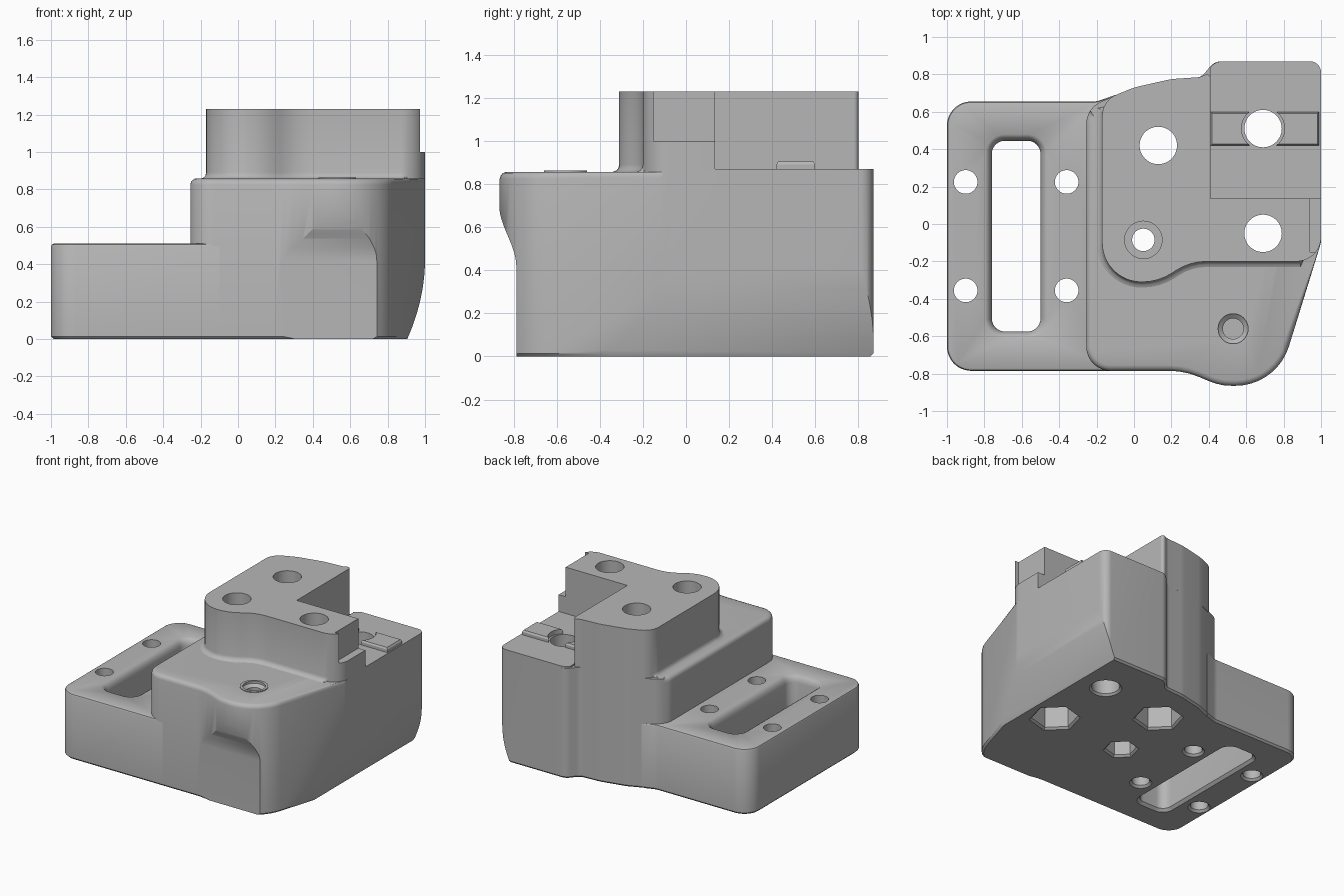
import bpy, bmesh, math
from mathutils import Vector

if "Cube" in bpy.data.objects:
    bpy.data.objects.remove(bpy.data.objects["Cube"])

grey = bpy.data.materials.new("grey_plastic")
grey.diffuse_color = (0.47, 0.47, 0.47, 1)
grey.use_nodes = True
grey.node_tree.nodes["Principled BSDF"].inputs["Base Color"].default_value = grey.diffuse_color


def rounded(points):
    """Counter-clockwise polygon of (x, y, radius) with filleted corners."""
    out, n = [], len(points)
    for i, (x, y, r) in enumerate(points):
        p = Vector((x, y))
        a = (Vector(points[i - 1][:2]) - p).normalized()
        b = (Vector(points[(i + 1) % n][:2]) - p).normalized()
        if r == 0:
            out.append(p)
            continue
        half = a.angle(b) / 2
        t = r / math.tan(half)
        c = p + (a + b).normalized() * (r / math.sin(half))
        s, e = p + a * t - c, p + b * t - c
        sweep = s.angle_signed(e)
        a0 = math.atan2(s.y, s.x)
        steps = max(3, int(abs(sweep) / 0.13))
        for k in range(steps + 1):
            ang = a0 - sweep * k / steps
            out.append(c + Vector((math.cos(ang), math.sin(ang))) * r)
    return out


def box_outline(x0, x1, y0, y1, r=0):
    return rounded([(x0, y0, r), (x1, y0, r), (x1, y1, r), (x0, y1, r)])


def ngon(x, y, r, sides=48, turn=0.0):
    return [Vector((x + r * math.cos(turn + math.tau * k / sides),
                    y + r * math.sin(turn + math.tau * k / sides))) for k in range(sides)]


def loft(name, outline, layers, weight=None, place=lambda a, b, h: (a, b, h)):
    """Stack the outline at (height, inset) layers and cap both ends."""
    n, offs = len(outline), []
    for i, p in enumerate(outline):
        d1 = (p - outline[i - 1]).normalized()
        d2 = (outline[(i + 1) % n] - p).normalized()
        n1, n2 = Vector((-d1.y, d1.x)), Vector((-d2.y, d2.x))
        offs.append((n1 + n2) / max(0.3, 1 + n1.dot(n2)))
    bm, rings = bmesh.new(), []
    for z, inset in layers:
        ring = []
        for p, o in zip(outline, offs):
            w = weight(p) if weight and z > 0.1 else 1
            q = p + o * inset * w
            ring.append(bm.verts.new(place(q.x, q.y, z)))
        rings.append(ring)
    for lo, hi in zip(rings, rings[1:]):
        for i in range(n):
            j = (i + 1) % n
            bm.faces.new((lo[i], lo[j], hi[j], hi[i]))
    bm.faces.new(rings[0][::-1])
    bm.faces.new(rings[-1])
    bmesh.ops.recalc_face_normals(bm, faces=bm.faces)
    me = bpy.data.meshes.new(name)
    bm.to_mesh(me)
    bm.free()
    me.materials.append(grey)
    ob = bpy.data.objects.new(name, me)
    bpy.context.collection.objects.link(ob)
    return ob


def cut(part, cutters):
    bpy.context.view_layer.objects.active = part
    for c in cutters:
        m = part.modifiers.new("cut", 'BOOLEAN')
        m.operation, m.solver, m.object = 'DIFFERENCE', 'EXACT', c
        bpy.ops.object.modifier_apply(modifier=m.name)


BACK = [(0.2, 0.775, 0.3), (0.0, 0.73, 0.3)]

# low mounting plate on the left
plate = loft("mounting_plate", rounded([
    (-1, -0.785, 0.13), (-0.1, -0.785, 0), (-0.1, 0.69, 0),
    (-0.2, 0.655, 0.12), (-1, 0.655, 0.13)]),
    [(0, 0.014), (0.014, 0), (0.495, 0), (0.505, 0.005), (0.51, 0.016)])

# main body with front bulge
body = loft("main_body", rounded([
    (-0.255, -0.785, 0.13), (0.27, -0.785, 0.4), (0.46, -0.865, 0.3),
    (0.763, -0.865, 0.3), (1, -0.1, 0.1), (1, 0.87, 0.06), (0.43, 0.87, 0.08),
    (0.36, 0.785, 0.06)] + BACK + [(-0.255, 0.62, 0.13)]),
    [(0, 0.014), (0.014, 0), (0.825, 0), (0.84, 0.004), (0.851, 0.014), (0.857, 0.03)],
    weight=lambda p: 0 if p.y > 0.6 or (p.x > 0.93 and p.y > -0.2) else 1)

# raised L-shaped tower with a small flare at its foot
tower = loft("tower", rounded([
    (-0.17, -0.31, 0.21), (0.13, -0.31, 0.29), (0.3, -0.2, 0.3), (1, -0.2, 0.13),
    (1, 0.135, 0), (0.41, 0.135, 0), (0.41, 0.81, 0.02), (0.35, 0.785, 0.04)]
    + BACK + [(-0.17, 0.66, 0.12)]),
    [(0.845, -0.03), (0.857, -0.03), (0.863, -0.015), (0.873, -0.005), (0.89, 0), (1.23, 0)],
    weight=lambda p: 1 if (p.x < 0.9 and p.y < 0.1) or (p.x < -0.1 and p.y < 0.62) else 0)

# shelf behind the tower arm, with two raised strips
shelf = loft("shelf", rounded([
    (0.41, 0.13, 0), (1, 0.13, 0), (1, 0.87, 0.06), (0.43, 0.87, 0.08), (0.41, 0.84, 0)]),
    [(0.8, 0), (0.87, 0)])
strips = [loft("shelf_strip", box_outline(x0, x1, 0.42, 0.6),
               [(0.84, 0), (0.892, 0), (0.905, 0.008)])
          for x0, x1 in ((0.41, 0.62), (0.755, 0.99))]

# raised ring on the front bulge
boss = loft("boss_ring", ngon(0.53, -0.56, 0.1), [(0.8, 0), (0.863, 0)])

# cutter: slot and four screw holes in the plate
plate_cuts = [loft("slot_cutter", box_outline(-0.76, -0.5, -0.575, 0.445, 0.07),
                   [(-0.1, -0.02), (0, -0.02), (0.02, 0), (0.46, 0), (0.485, -0.008),
                    (0.502, -0.02), (0.51, -0.034), (0.6, -0.034)])]
for x in (-0.9, -0.36):
    for y in (-0.355, 0.225):
        plate_cuts.append(loft("screw_cutter", ngon(x, y, 0.063),
                               [(-0.1, -0.016), (0, -0.016), (0.016, 0), (0.7, 0)]))

# cutters: vertical bores
through = [loft("bore_cutter", ngon(x, y, 0.1), [(-0.1, -0.015), (0, -0.015), (0.015, 0), (1.5, 0)])
           for x, y in ((0.13, 0.42), (0.69, 0.51), (0.69, -0.05))]
through.append(loft("small_bore_cutter", ngon(0.05, -0.085, 0.06), [(-0.1, 0), (1.5, 0)]))
through.append(loft("counterbore_cutter", ngon(0.05, -0.085, 0.1), [(0.6, 0), (1.5, 0)]))
boss_cut = loft("boss_cutter", ngon(0.53, -0.56, 0.055),
                [(0.6, 0), (0.825, 0), (0.845, -0.025), (1, -0.025)])

# cutters: hexagonal nut pockets underneath
hexes = [loft("nut_cutter", ngon(x, y, r, 6, math.radians(15)),
              [(-0.1, -0.015), (0, -0.015), (0.015, 0), (0.25, 0)])
         for x, y, r in ((0.13, 0.42, 0.165), (0.69, -0.05, 0.165), (0.05, -0.085, 0.11))]

# cutters: curved lower right side and the underside of the bulge
N = 14
side = [Vector((1 - 0.095 * (1 - k / N) ** 2, 0.43 * k / N)) for k in range(N + 1)]
side = [Vector((0.905, -0.1))] + side + [Vector((1.2, 0.43)), Vector((1.2, -0.1))]
side_cut = loft("side_cutter", side, [(-1.2, 0), (1.2, 0)], place=lambda a, b, h: (a, h, b))
front = [Vector((-0.788 - 0.079 * (3 * t * t - 2 * t ** 3), 0.42 + 0.28 * t))
         for t in (k / N for k in range(N + 1))]
front = [Vector((-0.788, -0.1))] + front + [Vector((-1.1, 0.7)), Vector((-1.1, -0.1))]
front_cut = loft("front_cutter", front, [(-0.2, 0), (1.3, 0)], place=lambda a, b, h: (h, a, b))

# cutter: notch at the end of the tower arm
notch = loft("notch_cutter", box_outline(0.94, 1.2, -0.15, 0.3), [(1.0, 0), (1.5, 0)])
# cutter: clearance around the bore between the strips
clear = loft("clearance_cutter", ngon(0.69, 0.51, 0.115), [(0.8, 0), (1.0, 0)])

cut(plate, plate_cuts)
cut(body, [side_cut, front_cut, boss_cut] + hexes + through)
cut(tower, [notch] + through)
cut(shelf, through)
cut(boss, [boss_cut])
for s in strips:
    cut(s, [clear])

for ob in plate_cuts + through + hexes + [boss_cut, side_cut, front_cut, notch, clear]:
    bpy.data.objects.remove(ob)

# smooth the curved walls, keep edges sharp
bpy.ops.object.select_all(action='DESELECT')
for ob in [plate, body, tower, shelf, boss] + strips:
    ob.select_set(True)
bpy.context.view_layer.objects.active = body
bpy.ops.object.shade_smooth_by_angle(angle=math.radians(30))
